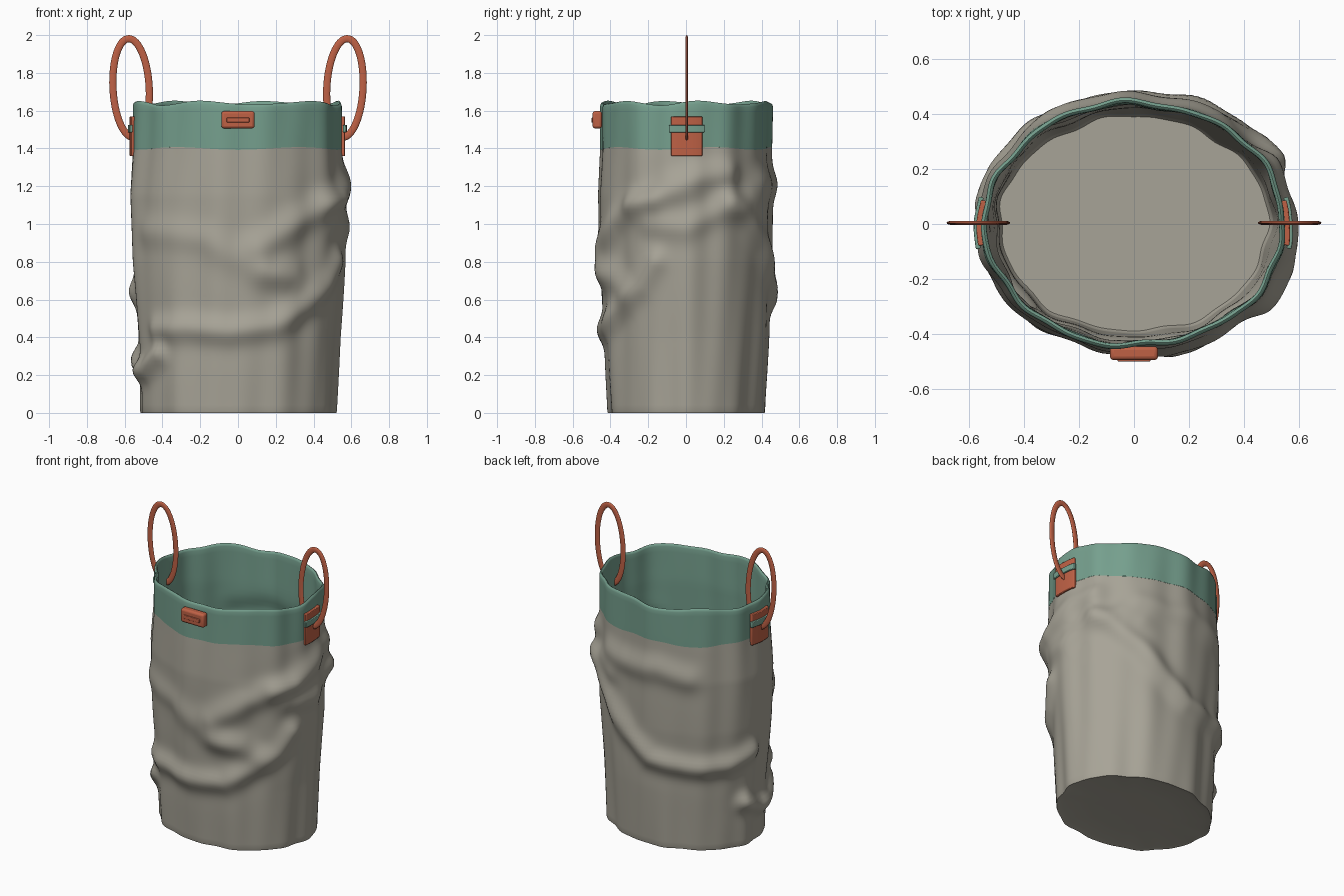
import bpy, bmesh
from math import sin, cos, pi, exp, radians, asin, hypot

if "Cube" in bpy.data.objects:
    bpy.data.objects.remove(bpy.data.objects["Cube"])

N = 160


def material(name, rgb):
    m = bpy.data.materials.new(name)
    m.diffuse_color = (*rgb, 1)
    m.use_nodes = True
    m.node_tree.nodes["Principled BSDF"].inputs["Base Color"].default_value = m.diffuse_color
    return m


CANVAS = material("canvas", (0.39, 0.37, 0.31))
GREEN = material("green", (0.18, 0.35, 0.27))
RUST = material("rust", (0.52, 0.12, 0.06))

# Fabric folds: (height, width, path of angle in degrees and z)
FOLDS = [
    (.018, .08, [(212, .96), (230, .95), (252, .92), (270, .82), (288, .74)]),
    (.034, .08, [(282, .88), (305, 1.02), (325, 1.1), (345, 1.16), (370, 1.25), (388, 1.27)]),
    (.022, .06, [(322, 1.11), (338, 1.12)]),
    (.036, .07, [(218, .44), (240, .45), (265, .43), (290, .46), (310, .56), (328, .67), (338, .8)]),
    (.022, .07, [(335, 1.0), (360, .98), (380, 1.06), (408, 1.13), (420, 1.08)]),
    (.048, .06, [(165, .3), (185, .22), (203, .23), (218, .31)]),
    (.04, .07, [(30, 1.12), (45, 1.02), (60, .9), (78, .72), (95, .6), (120, .57), (150, .58), (172, .64)]),
    (.026, .08, [(60, 1.22), (80, 1.2), (100, 1.22), (120, 1.18)]),
    (.03, .08, [(285, .74), (302, .72), (312, .66)]),
]
SEGMENTS = []
for amp, wid, path in FOLDS:
    SEGMENTS.append((amp, wid, [(radians(a) * .5, z) for a, z in path]))

# Base profile: z, x radius, y radius
BASE = [(0, .516, .416), (.4, .532, .44), (.8, .562, .456), (1.15, .572, .460), (1.4, .553, .449), (1.7, .55, .452)]


def seg_distance(px, pz, a, b):
    dx, dz = b[0] - a[0], b[1] - a[1]
    t = max(0, min(1, ((px - a[0]) * dx + (pz - a[1]) * dz) / (dx * dx + dz * dz)))
    return hypot(px - a[0] - t * dx, pz - a[1] - t * dz)


def fold_offset(th, z):
    if z > 1.42:
        return 0
    total = 0
    for amp, wid, pts in SEGMENTS:
        d = min(seg_distance(th * .5 + k, z, a, b)
                for k in (0, pi) for a, b in zip(pts, pts[1:]))
        if d < wid * 4:
            total += amp * (1.15 * exp(-(d / wid) ** 2) - .25 * exp(-(d / wid / 1.8) ** 2))
    return min(total, .05) * min(1, (1.42 - z) / .1)


def wall(th, z, off=0, scale=1):
    for (z0, a0, b0), (z1, a1, b1) in zip(BASE, BASE[1:]):
        if z <= z1:
            break
    t = max(0, (z - z0) / (z1 - z0))
    d = off + fold_offset(th, z)
    d += .005 * sin(11 * th + 1 + z) + .003 * sin(17 * th + 2 - 2 * z) + .004 * sin(5 * th + 3 * z)
    return ((a0 + (a1 - a0) * t + d) * cos(th) * scale,
            (b0 + (b1 - b0) * t + d) * sin(th) * scale)


def finish(name, bm, mat, angle=50):
    bmesh.ops.recalc_face_normals(bm, faces=bm.faces)
    me = bpy.data.meshes.new(name)
    bm.to_mesh(me)
    bm.free()
    ob = bpy.data.objects.new(name, me)
    bpy.context.collection.objects.link(ob)
    me.materials.append(mat)
    bpy.ops.object.select_all(action='DESELECT')
    ob.select_set(True)
    bpy.context.view_layer.objects.active = ob
    bpy.ops.object.shade_smooth_by_angle(angle=radians(angle))
    return ob


def bridge(bm, rings, closed=False):
    pairs = list(zip(rings, rings[1:])) + ([(rings[-1], rings[0])] if closed else [])
    for r, s in pairs:
        for i in range(len(r)):
            j = (i + 1) % len(r)
            bm.faces.new((r[i], r[j], s[j], s[i]))


def shell(name, rows, mat, wave=None, cap=False):
    """Lofts rows of (z, offset, scale) around the bag."""
    bm = bmesh.new()
    rings = []
    for z, off, scale in rows:
        ring = []
        for i in range(N):
            th = 2 * pi * i / N
            x, y = wall(th, z, off, scale)
            ring.append(bm.verts.new((x, y, z + (wave(th, z) if wave else 0))))
        rings.append(ring)
    bridge(bm, rings)
    if cap:
        bm.faces.new(rings[0])
    return finish(name, bm, mat)


def rim_wave(th, z):
    edge = .010 * sin(6 * th + .4) + .003 * sin(9 * th + 1)
    return edge * max(0, (z - 1.45) / .19) + .007 * sin(5 * th) * max(0, 1 - abs(z - 1.4) / .05)


# Canvas body with a softly rounded flat underside
floor = [(.012, 0, .03), (.011, 0, .5), (.008, 0, .9), (.001, 0, .985), (0, 0, .995), (.008, 0, 1)]
body = shell("canvas_body", floor + [(.02 + 1.38 * i / 60, 0, 1) for i in range(1, 61)],
             CANVAS, rim_wave, cap=True)

# Canvas inside: floor and lower wall
inside = shell("inner_canvas", [(.03, 0, .03), (.03, 0, .5), (.03, -.02, .98)]
               + [(.045 + 1.105 * i / 45, -.02, 1) for i in range(46)], CANVAS, cap=True)

# Green top band, rolled over the rim and down the inside
band_rows = [(1.40 + .225 * i / 8, .001, 1) for i in range(9)]
band_rows += [(1.637, -.003, 1), (1.641, -.010, 1), (1.637, -.017, 1)]
band_rows += [(1.625 - .475 * i / 14, -.02, 1) for i in range(15)]
band = shell("top_band", band_rows, GREEN, rim_wave)


def wall_patch(name, center, half_width, z0, z1, off, thick, mat):
    """Curved strap patch lying on a side wall."""
    bm = bmesh.new()
    half = asin(half_width / .46)
    outer, inner = off + thick, off
    rings = []
    for i in range(13):
        th = center + half * (i / 6 - 1)
        ring = []
        for z, o in ((z0, inner), (z0, outer), (z1, outer), (z1, inner)):
            x, y = wall(th, 1.5, o)
            ring.append(bm.verts.new((x, y, z)))
        rings.append(ring)
    bridge(bm, rings)
    bm.faces.new(rings[0])
    bm.faces.new(rings[-1])
    ob = finish(name, bm, mat, 35)
    bev = ob.modifiers.new("soft_edges", 'BEVEL')
    bev.width, bev.segments = .004, 2
    bev.limit_method = 'ANGLE'
    return ob


def ring_handle(name, side):
    """Tall flat oval ring, leaning slightly outward."""
    bm = bmesh.new()
    rings = []
    for i in range(64):
        u = 2 * pi * i / 64
        n = hypot(cos(u) / .096, sin(u) / .261)
        nx, nz = cos(u) / .096 / n, sin(u) / .261 / n
        ring = []
        for k in range(12):
            v = 2 * pi * k / 12
            x = .566 + .096 * cos(u) + .012 * sin(u) + nx * .019 * cos(v)
            z = 1.72 + .261 * sin(u) + nz * .019 * cos(v)
            ring.append(bm.verts.new((side * x, .004 + .0075 * sin(v), z)))
        rings.append(ring)
    bridge(bm, rings, closed=True)
    return finish(name, bm, RUST, 60)


# Handles, leather tabs and green straps on both sides
for side, label in ((1, "right"), (-1, "left")):
    center = 0.01 if side > 0 else pi - .01
    ring_handle(label + "_handle", side)
    wall_patch(label + "_tab", center, .082, 1.36, 1.57, -.004, .022, RUST)
    wall_patch(label + "_tab_strap", center, .092, 1.485, 1.525, .01, .018, GREEN)


def box(name, size, loc, mat, bevel):
    bpy.ops.mesh.primitive_cube_add(size=1, location=loc)
    ob = bpy.context.object
    ob.name, ob.scale = name, size
    bpy.ops.object.transform_apply(location=False, rotation=False, scale=True)
    ob.data.materials.append(mat)
    bev = ob.modifiers.new("soft_edges", 'BEVEL')
    bev.width, bev.segments = bevel, 3
    bpy.ops.object.shade_smooth_by_angle(angle=radians(40))
    return ob


# Front tag with a raised bar
box("front_tag", (.175, .05, .092), (0, -.47, 1.552), RUST, .014)
box("front_tag_bar", (.12, .01, .026), (0, -.495, 1.55), RUST, .004)
